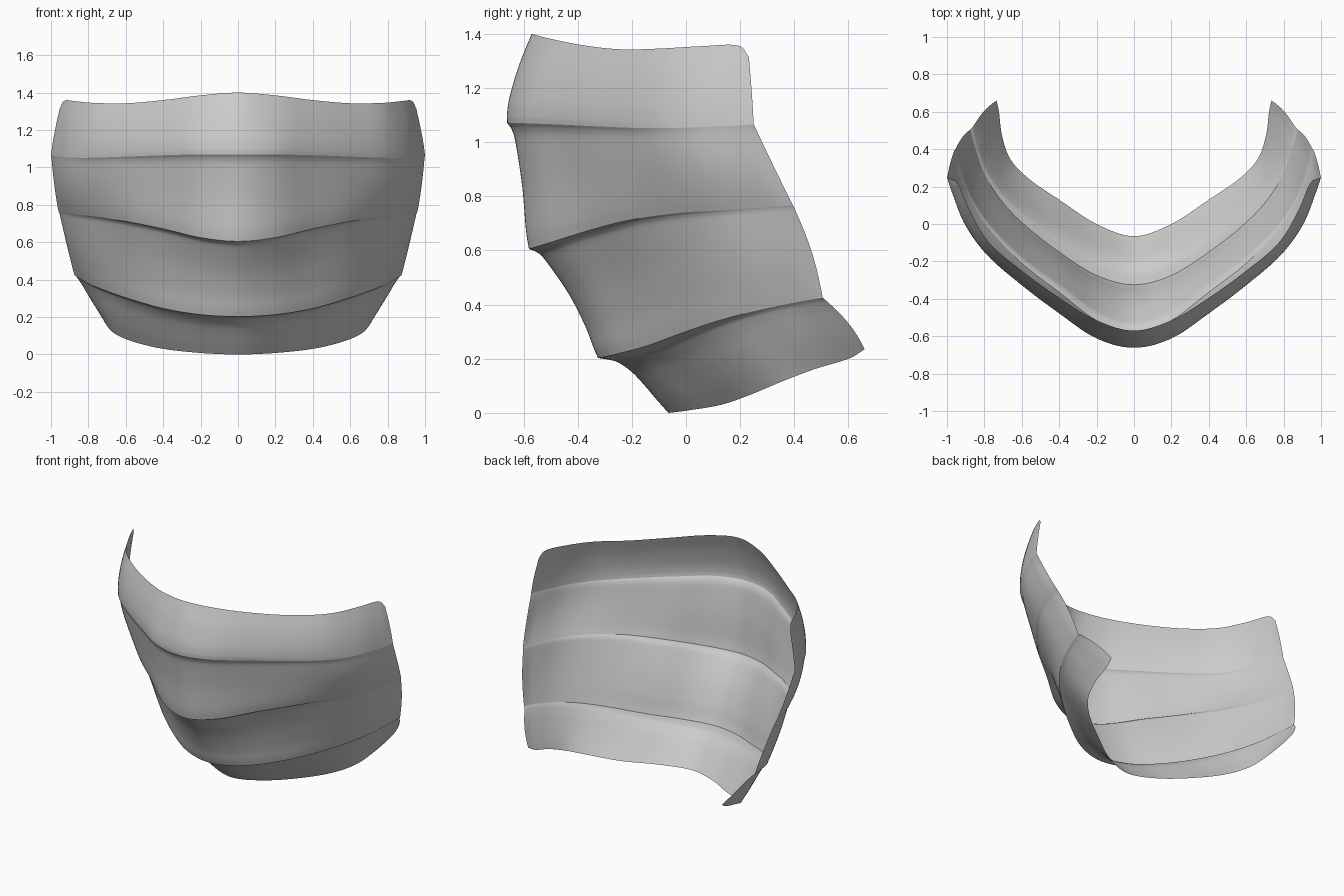
import bpy, bmesh, math
from mathutils import Vector

if "Cube" in bpy.data.objects:
    bpy.data.objects.remove(bpy.data.objects["Cube"])

# Half seam curves, from the front centre line round to the back edge
TOP = [(0, -.57, 1.40), (.2, -.515, 1.385), (.4, -.395, 1.36), (.6, -.25, 1.343), (.77, -.105, 1.345),
       (.87, .055, 1.354), (.928, .19, 1.357), (.953, .232, 1.315)]
SEAM_A = [(0, -.66, 1.07), (.2, -.61, 1.07), (.4, -.475, 1.065), (.6, -.325, 1.058), (.78, -.17, 1.052),
          (.90, -.01, 1.053), (.97, .16, 1.06), (1.0, .25, 1.065)]
SEAM_B = [(0, -.58, .605), (.2, -.515, .625), (.4, -.365, .672), (.6, -.21, .712), (.77, -.03, .738),
          (.87, .125, .748), (.935, .30, .76), (.96, .395, .766)]
SEAM_C = [(0, -.325, .203), (.2, -.275, .213), (.4, -.15, .246), (.58, -.01, .297), (.71, .125, .342),
          (.80, .27, .380), (.853, .42, .411), (.875, .505, .425)]
BOTTOM = [(0, -.065, 0), (.2, 0, .008), (.4, .13, .03), (.56, .24, .068), (.66, .345, .112),
          (.705, .47, .16), (.722, .60, .20), (.735, .66, .235)]

# Plates: upper seam, lower seam, (height fraction, outward offset) profile, back-edge bow, side bulge
PLATES = {
    "upper_plate": (TOP, SEAM_A, [(0, 0), (.35, .015), (.7, .018), (.9, .01), (1, 0)], .003, .012),
    "chest_plate": (SEAM_A, SEAM_B, [(0, 0), (.05, -.012), (.15, -.018), (.5, -.015), (.85, -.001), (1, 0)],
                    0, .025),
    "middle_plate": (SEAM_B, SEAM_C, [(0, 0), (.03, -.022), (.1, -.034), (.4, -.042), (.7, -.028),
                                      (.9, -.008), (1, 0)], .014, .02),
    "lower_plate": (SEAM_C, BOTTOM, [(0, 0), (.05, -.044), (.12, -.056), (.27, -.058), (.5, -.042),
                                     (.75, -.02), (1, 0)], .018, .018),
}


def spline(points, steps, start=None):
    """Catmull-Rom curve through the points."""
    p = [Vector(q) for q in points]
    first = Vector(start) if start else 2 * p[0] - p[1]
    p = [first] + p + [2 * p[-1] - p[-2]]
    out = []
    for i in range(1, len(p) - 2):
        a, b, c, d = p[i - 1:i + 3]
        for k in range(steps):
            t = k / steps
            out.append(.5 * (2 * b + (c - a) * t + (2 * a - 5 * b + 4 * c - d) * t ** 2
                             + (3 * b - a - 3 * c + d) * t ** 3))
    return out + [p[-2]]


def seam(points):
    x, y, z = points[1]
    return spline(points, 8, (-x, y, z))


def plate(name, upper, lower, profile, bow, bulge):
    up, low = seam(upper), seam(lower)
    n = len(up)
    bm = bmesh.new()
    rows = []
    for t, off in spline(profile, 5):
        wave = math.sin(math.pi * min(max(t, 0), 1))
        base = [a.lerp(b, t) for a, b in zip(up, low)]
        row = []
        for i, p in enumerate(base):
            s = i / (n - 1)
            tan = base[min(i + 1, n - 1)] - base[max(i - 1, 0)]
            normal = Vector((tan.y, -tan.x, 0)).normalized()
            if i == 0:
                normal = Vector((0, -1, 0))
            # the overlap step is deep at the front and fades out towards the sides
            fade = .5 + .5 * math.cos(math.pi * min(1, s * 1.1))
            side = (1 - fade) * (1 - .8 * s ** 5)
            q = p + normal * (off * (.1 + .9 * fade) + bulge * wave * side)
            q.y += bow * s ** 6 * wave
            row.append(bm.verts.new(q))
        rows.append(row)
    for r0, r1 in zip(rows, rows[1:]):
        for i in range(n - 1):
            bm.faces.new((r0[i], r1[i], r1[i + 1], r0[i + 1]))
    mesh = bpy.data.meshes.new(name)
    bm.to_mesh(mesh)
    bm.free()
    ob = bpy.data.objects.new(name, mesh)
    bpy.context.collection.objects.link(ob)
    mirror = ob.modifiers.new("mirror", 'MIRROR')
    mirror.merge_threshold = .0005
    mesh.shade_smooth()


for name, spec in PLATES.items():
    plate(name, *spec)
